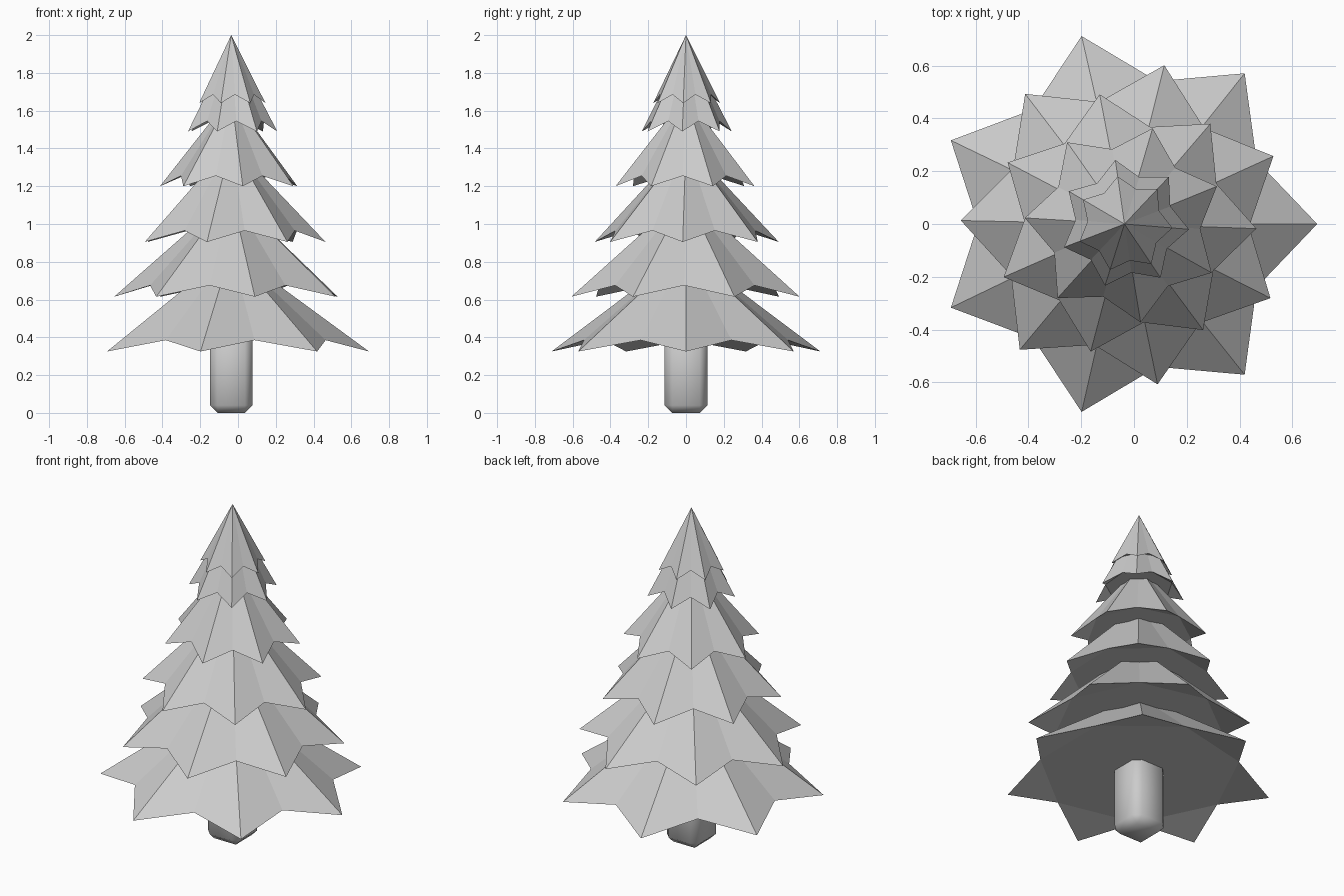
import bpy, bmesh, math

if "Cube" in bpy.data.objects:
    bpy.data.objects.remove(bpy.data.objects["Cube"])

CX = -0.036   # tree axis
N = 7         # points per branch tier

grey = bpy.data.materials.new("light grey")
grey.diffuse_color = (0.6, 0.6, 0.6, 1)
grey.use_nodes = True
grey.node_tree.nodes["Principled BSDF"].inputs["Base Color"].default_value = grey.diffuse_color


def make_object(name, bm):
    mesh = bpy.data.meshes.new(name)
    bmesh.ops.recalc_face_normals(bm, faces=bm.faces)
    bm.to_mesh(mesh)
    bm.free()
    mesh.materials.append(grey)
    ob = bpy.data.objects.new(name, mesh)
    bpy.context.collection.objects.link(ob)
    return ob


def tier(name, r_tip, z_tip, r_valley, z_valley, z_apex, phase):
    """Star-shaped cone: drooping tips, raised valleys, closed underside."""
    bm = bmesh.new()
    apex = bm.verts.new((CX, 0, z_apex))
    ring = []
    for i in range(2 * N):
        a = math.radians(phase) + math.pi * i / N
        r, z = (r_valley, z_valley) if i % 2 else (r_tip, z_tip)
        ring.append(bm.verts.new((CX + r * math.cos(a), r * math.sin(a), z)))
    for i in range(2 * N):
        bm.faces.new((ring[i], ring[(i + 1) % (2 * N)], apex))
    # underside: flat middle and one flap under each tip
    for i in range(0, 2 * N, 2):
        bm.faces.new((ring[i], ring[i - 1], ring[i + 1]))
    bm.faces.new(ring[1::2][::-1])
    return make_object(name, bm)


# branch tiers, bottom to top
tier("branches_1", 0.73, 0.325, 0.555, 0.385, 0.86, 0)
tier("branches_2", 0.62, 0.615, 0.472, 0.675, 1.16, 24.5)
tier("branches_3", 0.50, 0.905, 0.380, 0.965, 1.43, -2)
tier("branches_4", 0.378, 1.20, 0.287, 1.255, 1.68, 22.2)
tier("branches_5", 0.245, 1.49, 0.186, 1.545, 1.96, -4.7)
tier("tree_top", 0.182, 1.64, 0.140, 1.685, 2.0, -4.7)

# trunk: square post with softened edges
bm = bmesh.new()
bmesh.ops.create_cube(bm, size=1)
for v in bm.verts:
    v.co = (CX + v.co.x * 0.225, v.co.y * 0.225, (v.co.z + 0.5) * 0.46)
bmesh.ops.bevel(bm, geom=bm.edges[:], offset=0.04, segments=1, affect='EDGES')
for f in bm.faces:
    f.smooth = True
trunk = make_object("trunk", bm)
